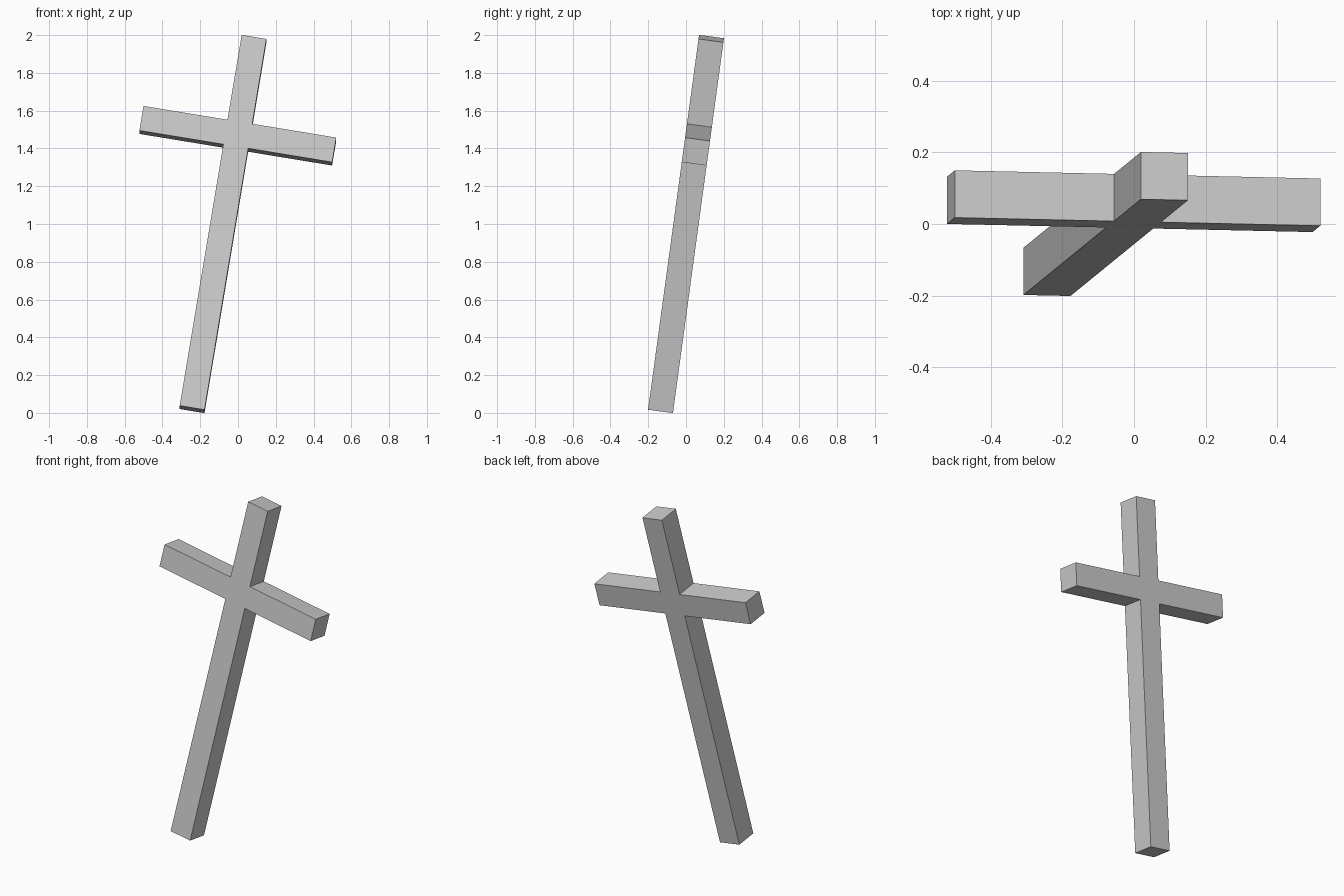
import bpy
import bmesh
from math import radians
from mathutils import Euler, Matrix, Vector

cube = bpy.data.objects.get("Cube")
if cube:
    bpy.data.objects.remove(cube, do_unlink=True)

# Single plain grey
grey = bpy.data.materials.new("plain_grey")
grey.use_nodes = True
colour = (0.6, 0.6, 0.6, 1)
grey.diffuse_color = colour
grey.node_tree.nodes["Principled BSDF"].inputs["Base Color"].default_value = colour

# Proportions: square beams, arms set above the middle of the post
BEAM = 0.133
POST = 2.008
SPAN = 1.034
ARM_HEIGHT = 0.478

h, top, arm = BEAM / 2, POST / 2, SPAN / 2
low, high = ARM_HEIGHT - h, ARM_HEIGHT + h

# Half outline, mirrored to the full cross
half = [(h, -top), (h, low), (arm, low), (arm, high), (h, high), (h, top)]
outline = half + [(-x, z) for x, z in reversed(half)]

# Extrude the outline to the beam depth
bm = bmesh.new()
front = bm.faces.new([bm.verts.new((x, -h, z)) for x, z in outline])
result = bmesh.ops.extrude_face_region(bm, geom=[front], use_keep_orig=True)
back = [v for v in result["geom"] if isinstance(v, bmesh.types.BMVert)]
bmesh.ops.translate(bm, verts=back, vec=(0, BEAM, 0))
bmesh.ops.recalc_face_normals(bm, faces=bm.faces)

# Lean back and to one side
lean = Matrix.Rotation(radians(-7.75), 4, "X") @ Matrix.Rotation(radians(9.4), 4, "Y")
bm.transform(Matrix.Translation((-0.079, 0, 1)) @ lean)

mesh = bpy.data.meshes.new("leaning_cross")
bm.to_mesh(mesh)
bm.free()
mesh.materials.append(grey)
cross = bpy.data.objects.new("leaning_cross", mesh)
bpy.context.collection.objects.link(cross)
